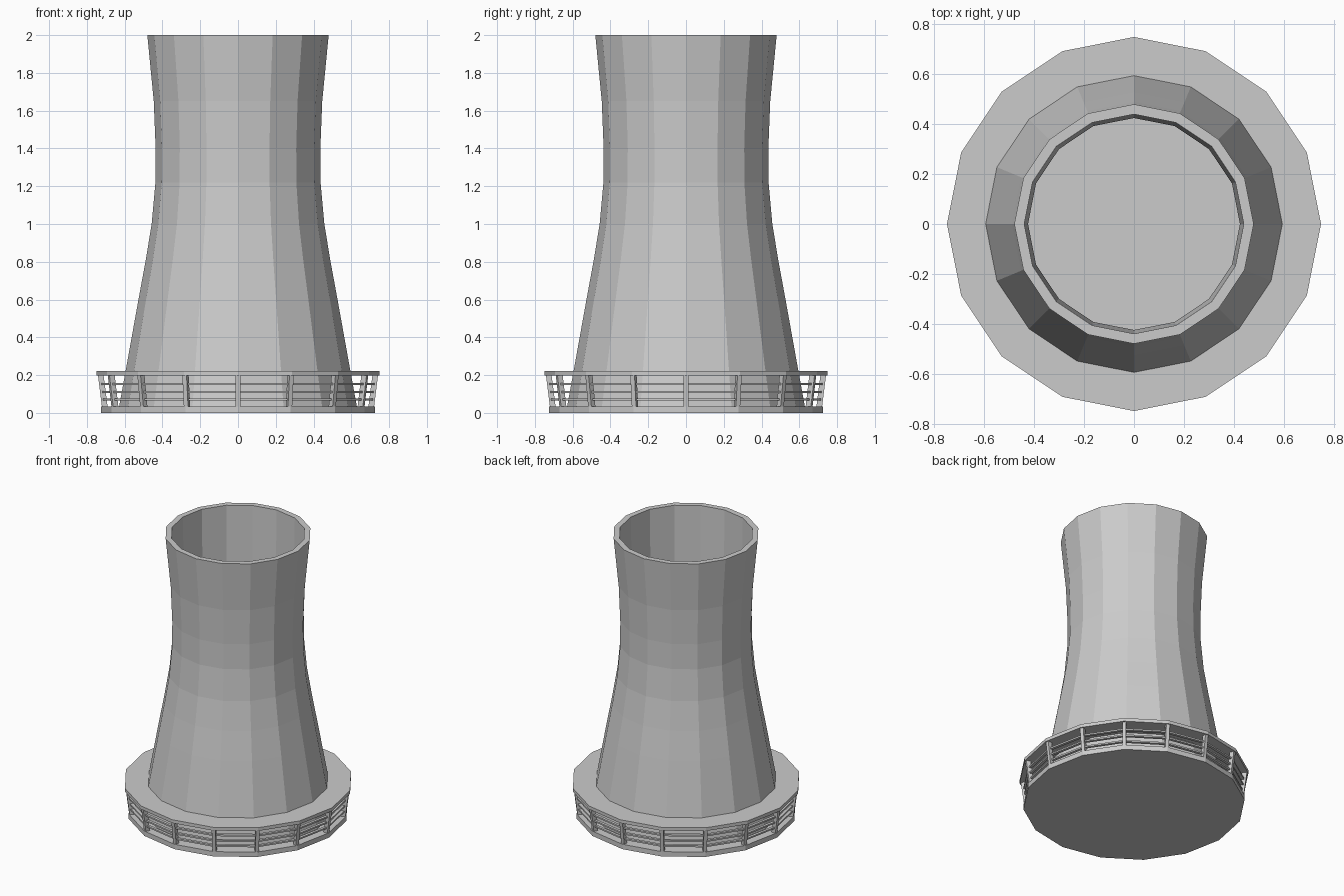
import bpy, bmesh, math

if "Cube" in bpy.data.objects:
    bpy.data.objects.remove(bpy.data.objects["Cube"])

SIDES = 16


def lathe(name, profile, closed=False):
    """Revolve (radius, z) points into a flat-faced 16-sided solid."""
    bm = bmesh.new()
    rings = []
    for r, z in profile:
        rings.append([bm.verts.new((r * math.cos(2 * math.pi * i / SIDES),
                                    r * math.sin(2 * math.pi * i / SIDES), z))
                      for i in range(SIDES)])
    pairs = list(zip(rings, rings[1:]))
    if closed:
        pairs.append((rings[-1], rings[0]))
    for a, b in pairs:
        for i in range(SIDES):
            j = (i + 1) % SIDES
            bm.faces.new((a[i], a[j], b[j], b[i]))
    if not closed:
        bm.faces.new(rings[0])
        bm.faces.new(rings[-1])
    return finish(name, bm)


def finish(name, bm):
    bmesh.ops.recalc_face_normals(bm, faces=bm.faces)
    mesh = bpy.data.meshes.new(name)
    bm.to_mesh(mesh)
    bm.free()
    obj = bpy.data.objects.new(name, mesh)
    bpy.context.collection.objects.link(obj)
    return obj


# Base slab and overhanging deck
lathe("base_slab", [(0.725, 0), (0.725, 0.035)])
lathe("deck", [(0.75, 0.198), (0.75, 0.222)])

# Waisted tower shell, outside up and then down the inside to the floor
lathe("tower_shell", [
    (0.63, 0.03), (0.595, 0.222), (0.527, 0.6), (0.49, 0.8), (0.457, 1.0),
    (0.437, 1.22), (0.436, 1.4), (0.446, 1.65), (0.48, 2.0),
    (0.44, 2.0), (0.425, 1.25), (0.425, 0.223)])

# Horizontal louvre rings, following the outward lean of the posts
for n, z in enumerate((0.07, 0.11, 0.152)):
    r = 0.712 + 0.12 * (z - 0.035)
    lathe(f"louvre_{n + 1}", [(r - 0.02, z - 0.005), (r, z - 0.005),
                              (r, z + 0.006), (r - 0.02, z + 0.006)], closed=True)

# Leaning posts at every corner of the base
bm = bmesh.new()
for i in range(SIDES):
    a = 2 * math.pi * i / SIDES
    c, s = math.cos(a), math.sin(a)
    loops = []
    for r, z in ((0.72, 0.03), (0.742, 0.203)):
        loops.append([bm.verts.new((u * c - v * s, u * s + v * c, z))
                      for u, v in ((r, -0.012), (r, 0.012),
                                   (r - 0.03, 0.012), (r - 0.03, -0.012))])
    lo, hi = loops
    bm.faces.new(lo)
    bm.faces.new(hi)
    for k in range(4):
        m = (k + 1) % 4
        bm.faces.new((lo[k], lo[m], hi[m], hi[k]))
finish("base_posts", bm)
